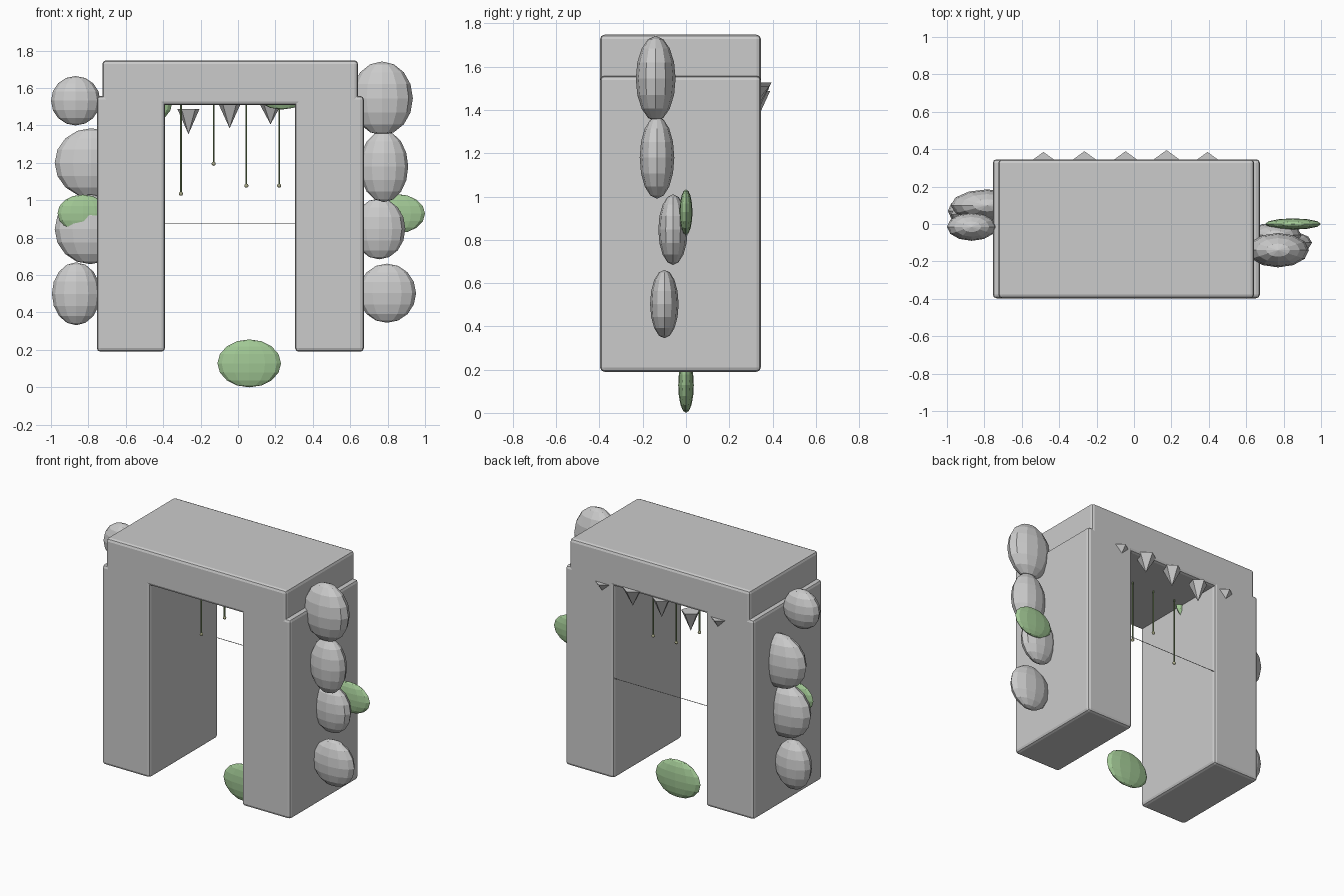
import bpy, math

if "Cube" in bpy.data.objects:
    bpy.data.objects.remove(bpy.data.objects["Cube"])


def material(name, rgb):
    m = bpy.data.materials.new(name)
    m.diffuse_color = (*rgb, 1)
    m.use_nodes = True
    m.node_tree.nodes["Principled BSDF"].inputs["Base Color"].default_value = m.diffuse_color
    return m


MOSS = material("moss", (0.36, 0.58, 0.30))
VINE = material("vine", (0.22, 0.32, 0.14))
BUD = material("bud", (0.45, 0.45, 0.28))


def finish(name, mat=None):
    ob = bpy.context.object
    ob.name = name
    if mat:
        ob.data.materials.append(mat)
    return ob


def block(name, x0, x1, z0, z1):
    # Stone block with softly chamfered edges
    y0, y1 = -0.397, 0.346
    bpy.ops.mesh.primitive_cube_add(
        size=1, location=((x0 + x1) / 2, (y0 + y1) / 2, (z0 + z1) / 2))
    ob = finish(name)
    ob.scale = (x1 - x0, y1 - y0, z1 - z0)
    bpy.ops.object.transform_apply(location=False, rotation=False, scale=True)
    b = ob.modifiers.new("chamfer", "BEVEL")
    b.width = 0.02
    b.segments = 2


def pebble(name, loc, radii, mat=None):
    # Faceted ellipsoid
    bpy.ops.mesh.primitive_uv_sphere_add(segments=12, ring_count=8, radius=1, location=loc)
    finish(name, mat).scale = radii


def rod(name, loc, radius, length, rot=(0, 0, 0), mat=None):
    bpy.ops.mesh.primitive_cylinder_add(
        vertices=6, radius=radius, depth=length, location=loc, rotation=rot)
    finish(name, mat)


# Arch
block("left_pillar", -0.755, -0.39, 0.19, 1.558)
block("right_pillar", 0.305, 0.673, 0.19, 1.558)
block("lintel", -0.725, 0.642, 1.508, 1.748)

# Boulders on the outer sides
boulders = [
    ((-0.868, -0.015, 1.532), (0.132, 0.075, 0.132)),
    ((-0.785, 0.10, 1.20), (0.195, 0.085, 0.185)),
    ((-0.79, 0.05, 0.845), (0.19, 0.085, 0.187)),
    ((-0.865, 0.07, 0.50), (0.13, 0.08, 0.168)),
    ((0.77, -0.14, 1.545), (0.165, 0.092, 0.197)),
    ((0.78, -0.134, 1.18), (0.13, 0.08, 0.19)),
    ((0.755, -0.06, 0.847), (0.14, 0.068, 0.163)),
    ((0.797, -0.10, 0.503), (0.155, 0.066, 0.158)),
]
for i, (loc, radii) in enumerate(boulders):
    pebble(f"boulder_{i + 1}", loc, radii)

# Moss clumps in a ring around the opening
clumps = [
    ((0.06, 0, 0.128), (0.17, 0.036, 0.128)),
    ((0.85, 0, 0.928), (0.15, 0.03, 0.105)),
    ((-0.83, 0, 0.93), (0.135, 0.03, 0.10)),
    ((0.235, 0, 1.60), (0.16, 0.035, 0.115)),
    ((-0.50, 0, 1.53), (0.15, 0.035, 0.13)),
]
for i, (loc, radii) in enumerate(clumps):
    pebble(f"moss_clump_{i + 1}", loc, radii, MOSS)

# Hanging vines with end buds
for i, (x, z) in enumerate([(-0.305, 1.035), (-0.13, 1.195), (0.045, 1.078), (0.22, 1.078)]):
    rod(f"vine_{i + 1}", (x, 0.04, (z + 1.53) / 2), 0.005, 1.53 - z, mat=VINE)
    pebble(f"vine_bud_{i + 1}", (x, 0.04, z), (0.011,) * 3, BUD)

# Stone spikes under the back edge: x, base z, height, radius
spikes = [(-0.484, 1.50, 0.08, 0.058), (-0.265, 1.488, 0.135, 0.062),
          (-0.045, 1.515, 0.13, 0.062), (0.174, 1.526, 0.12, 0.068),
          (0.393, 1.51, 0.075, 0.058)]
for i, (x, z, h, r) in enumerate(spikes):
    bpy.ops.mesh.primitive_cone_add(
        vertices=5, radius1=r, radius2=0, depth=h,
        location=(x, 0.327, z - h / 2), rotation=(0, math.pi, 0))
    finish(f"spike_{i + 1}")

# Thin tripwire across the back of the opening
rod("wire", (-0.0425, 0.335, 0.875), 0.002, 0.72, (0, math.pi / 2, 0))
